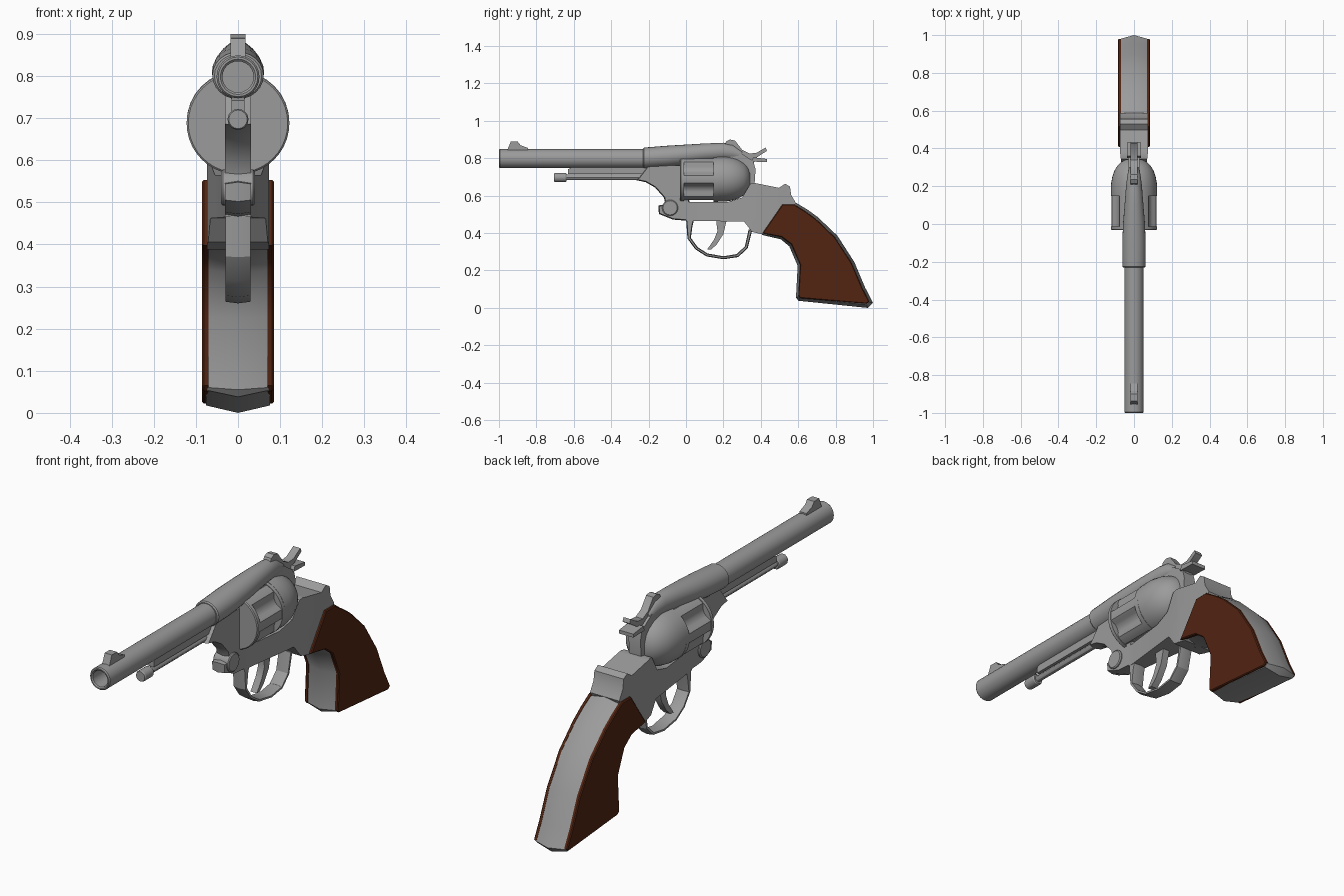
import bpy, bmesh, math
from mathutils import Vector


def material(name, rgb):
    m = bpy.data.materials.new(name)
    m.diffuse_color = (*rgb, 1)
    return m


STEEL = material("steel_gray", (0.33, 0.33, 0.33))
WOOD = material("dark_wood", (0.085, 0.018, 0.006))


def finish(name, bm, mat=STEEL, angle=30):
    bmesh.ops.recalc_face_normals(bm, faces=bm.faces[:])
    me = bpy.data.meshes.new(name)
    bm.to_mesh(me)
    bm.free()
    me.materials.append(mat)
    ob = bpy.data.objects.new(name, me)
    bpy.context.collection.objects.link(ob)
    bpy.ops.object.select_all(action='DESELECT')
    ob.select_set(True)
    bpy.context.view_layer.objects.active = ob
    bpy.ops.object.shade_smooth_by_angle(angle=math.radians(angle))
    return ob


def loft(name, rings, mat=STEEL, angle=30):
    """Skin a list of equal-length point rings and cap both ends."""
    bm = bmesh.new()
    loops = [[bm.verts.new(p) for p in r] for r in rings]
    n = len(loops[0])
    for a, b in zip(loops, loops[1:]):
        for i in range(n):
            j = (i + 1) % n
            bm.faces.new((a[i], a[j], b[j], b[i]))
    bm.faces.new(loops[0])
    bm.faces.new(loops[-1])
    return finish(name, bm, mat, angle)


def circle(y, z, rx, rz, n=24):
    return [(rx * math.cos(2 * math.pi * i / n), y, z + rz * math.sin(2 * math.pi * i / n))
            for i in range(n)]


def lathe(name, profile, z, n=24, angle=30):
    return loft(name, [circle(y, z, r, r, n) for y, r in profile], angle=angle)


def inset(pts, d):
    """Move a closed side outline inwards by d."""
    n = len(pts)
    area = sum(pts[i - 1][0] * pts[i][1] - pts[i][0] * pts[i - 1][1] for i in range(n))
    s = 1 if area > 0 else -1
    out = []
    for i in range(n):
        p, q, r = (Vector(pts[k % n]) for k in (i - 1, i, i + 1))
        a, b = (q - p).normalized(), (r - q).normalized()
        na, nb = Vector((-a.y, a.x)) * s, Vector((-b.y, b.x)) * s
        m = (na + nb) / max(1 + na.dot(nb), 0.5)
        out.append(tuple(q + m * d))
    return out


def prism(name, pts, w, ridge=0.0, mat=STEEL):
    """Side outline (y, z) with half width w and an optional central ridge."""
    side = inset(pts, ridge) if ridge else pts
    rings = [[(-w, y, z) for y, z in side], [(w, y, z) for y, z in side]]
    if ridge:
        rings.insert(1, [(0, y, z) for y, z in pts])
    return loft(name, rings, mat)


# barrel with open bore, front sight
lathe("barrel", [(-0.8, 0.037), (-0.995, 0.037), (-1, 0.042), (-1, 0.047),
                 (-0.995, 0.051), (-0.1, 0.051)], 0.798)
prism("front_sight", [(-0.957, 0.84), (-0.937, 0.889), (-0.9, 0.889), (-0.885, 0.87),
                      (-0.845, 0.855), (-0.845, 0.84)], 0.018)

# rounded barrel shroud running back into the top strap
loft("top_strap", [circle(y, (t + b) / 2, rx, (t - b) / 2) for y, t, b, rx in [
    (-0.23, 0.852, 0.748, 0.056), (-0.225, 0.857, 0.745, 0.061), (-0.1, 0.867, 0.752, 0.062),
    (0.0, 0.873, 0.765, 0.058), (0.1, 0.879, 0.78, 0.05), (0.2, 0.883, 0.79, 0.042),
    (0.25, 0.875, 0.79, 0.036), (0.3, 0.84, 0.79, 0.028)]])

# ejector rod, its tip and the bar above it
lathe("ejector_rod", [(-0.66, 0.015), (-0.13, 0.015)], 0.698, 12)
lathe("ejector_tip", [(-0.705, 0.022), (-0.7, 0.025), (-0.645, 0.025), (-0.64, 0.022)], 0.697, 16)
prism("ejector_bar", [(-0.63, 0.715), (-0.63, 0.742), (-0.61, 0.752), (-0.18, 0.757),
                      (-0.18, 0.715)], 0.016)

# frame ahead of the cylinder, with hinge lug and screw
prism("front_frame", [(-0.267, 0.683), (-0.25, 0.70), (-0.2, 0.765), (-0.02, 0.765),
                      (0.02, 0.56), (0.02, 0.465), (-0.07, 0.472), (-0.145, 0.502),
                      (-0.148, 0.548), (-0.11, 0.552), (-0.118, 0.59), (-0.165, 0.643),
                      (-0.215, 0.672)], 0.031, 0.005)
screw = lathe("hinge_screw", [(-0.04, 0.038), (-0.036, 0.043), (0.036, 0.043), (0.04, 0.038)], 0, 16)
screw.rotation_euler = (0, 0, math.pi / 2)
screw.location = (0, -0.085, 0.535)

# fluted cylinder with end rims
def fluted(y):
    ring = []
    for i in range(72):
        a = 2 * math.pi * i / 72
        d = abs((math.degrees(a) - 30 + 30) % 60 - 30)
        r = 0.119 - 0.022 * math.sqrt(max(0, 1 - (d / 16) ** 2))
        ring.append((r * math.cos(a), y, 0.688 + r * math.sin(a)))
    return ring


loft("cylinder", [fluted(-0.015), fluted(0.16)])
lathe("cylinder_front_rim", [(-0.032, 0.118), (-0.028, 0.122), (-0.012, 0.122)], 0.688, 40)
lathe("cylinder_rear_rim", [(0.148, 0.122), (0.17, 0.122)], 0.688, 40)

# domed recoil shield and the core behind it
lathe("recoil_shield", [(0.165, 0.122), (0.21, 0.122), (0.25, 0.115), (0.28, 0.105),
                        (0.31, 0.087), (0.33, 0.066), (0.342, 0.04), (0.346, 0.012)], 0.69, 32, 40)
prism("hammer_base", [(0.2, 0.6), (0.2, 0.83), (0.29, 0.83), (0.36, 0.785), (0.372, 0.74),
                      (0.365, 0.64)], 0.03)

# main frame: a side outline that widens towards the grip
def half_width(y):
    return 0.031 + 0.043 * min(max((y - 0.02) / 0.36, 0), 1)


bm = bmesh.new()
bm.faces.new([bm.verts.new((0, y, z)) for y, z in [
    (0.0, 0.465), (0.0, 0.565), (0.22, 0.565), (0.3, 0.59), (0.345, 0.665), (0.365, 0.668),
    (0.497, 0.642), (0.53, 0.664), (0.556, 0.648), (0.562, 0.604), (0.588, 0.56),
    (0.56, 0.5), (0.5, 0.45), (0.43, 0.388), (0.353, 0.406), (0.31, 0.462)]])
for cut in (0.02, 0.2, 0.38):
    bmesh.ops.bisect_plane(bm, geom=bm.verts[:] + bm.edges[:] + bm.faces[:],
                           plane_co=(0, cut, 0), plane_no=(0, 1, 0))
left = bm.verts[:]
ext = bmesh.ops.extrude_face_region(bm, geom=bm.faces[:], use_keep_orig=True)
for v in left:
    v.co.x = -half_width(v.co.y)
for v in ext["geom"]:
    if isinstance(v, bmesh.types.BMVert):
        v.co.x = half_width(v.co.y)
finish("main_frame", bm)

# trigger guard and trigger
outer = [(0.0, 0.48), (0.008, 0.37), (0.05, 0.313), (0.11, 0.275), (0.2, 0.26),
         (0.28, 0.272), (0.33, 0.32), (0.355, 0.42)]
inner = [(0.335, 0.42), (0.315, 0.33), (0.272, 0.288), (0.2, 0.276), (0.115, 0.291),
         (0.062, 0.325), (0.026, 0.375), (0.035, 0.44), (0.045, 0.48)]
prism("trigger_guard", outer + inner, 0.03, 0.004)
prism("trigger", [(0.16, 0.48), (0.22, 0.48), (0.2, 0.395), (0.165, 0.34), (0.135, 0.312),
                  (0.113, 0.312), (0.15, 0.365), (0.168, 0.41)], 0.016)

# hammer with its wide thumb spur and lower prong
prism("hammer", [(0.2, 0.86), (0.215, 0.89), (0.235, 0.9), (0.262, 0.895), (0.3, 0.845),
                 (0.345, 0.822), (0.375, 0.8), (0.36, 0.77), (0.25, 0.78)], 0.018)
prism("hammer_spur", [(0.33, 0.8), (0.33, 0.825), (0.375, 0.828), (0.425, 0.857),
                      (0.433, 0.84), (0.38, 0.805)], 0.018)
prism("hammer_prong", [(0.35, 0.782), (0.36, 0.805), (0.432, 0.796), (0.432, 0.78)], 0.036)

# grip core with ridged edges, and a wooden panel on each side
grip = [(0.508, 0.557), (0.592, 0.56), (0.65, 0.525), (0.705, 0.485), (0.81, 0.385),
        (0.9, 0.245), (0.957, 0.11), (1.0, 0.027), (0.972, 0.0), (0.602, 0.038),
        (0.588, 0.055), (0.597, 0.225), (0.552, 0.33), (0.506, 0.367), (0.406, 0.39)]
prism("grip_core", grip, 0.076, 0.017)
panel = [(0.515, 0.553), (0.58, 0.553), (0.64, 0.515), (0.695, 0.475), (0.797, 0.377),
         (0.886, 0.24), (0.943, 0.106), (0.98, 0.034), (0.965, 0.022), (0.612, 0.052),
         (0.6, 0.065), (0.61, 0.23), (0.563, 0.34), (0.511, 0.379), (0.408, 0.398)]
for name, s in (("left_grip_panel", -1), ("right_grip_panel", 1)):
    loft(name, [[(s * x, y, z) for y, z in p] for x, p in
                ((0.07, panel), (0.081, panel), (0.085, inset(panel, 0.004)))], WOOD)
